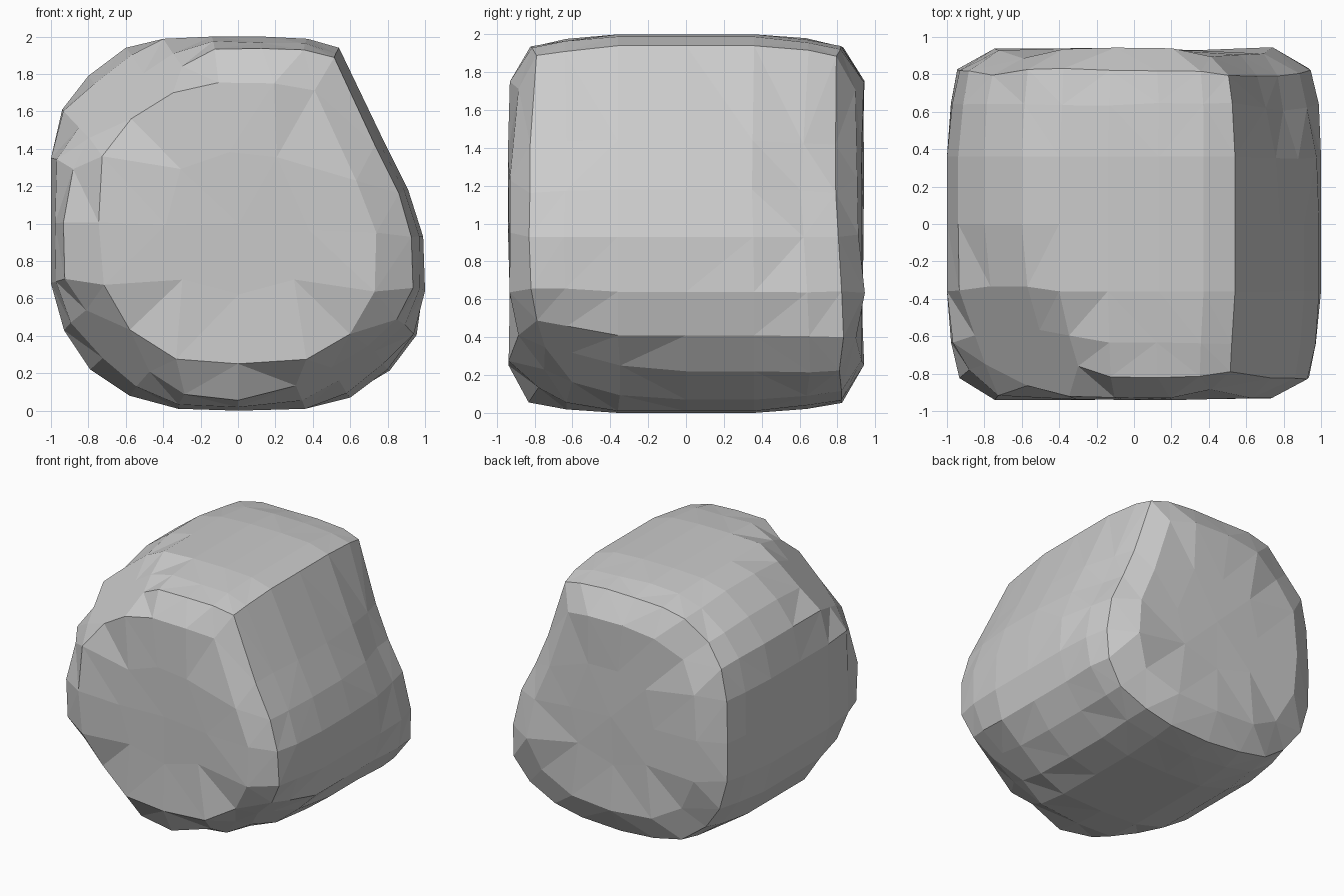
import bpy, bmesh, random
from mathutils import Vector

if "Cube" in bpy.data.objects:
    bpy.data.objects.remove(bpy.data.objects["Cube"])

random.seed(4)

# Widest cross-section (x, z), six steps per cube side, from the lower left corner
SECTION = [(-.79, .22), (-.58, .08), (-.32, .01), (0, 0), (.36, .01), (.6, .07),
           (.8, .22), (.94, .41), (1, .64), (.99, .93), (.91, 1.18), (.78, 1.44),
           (.66, 1.69), (.54, 1.94), (.33, 2), (0, 2), (-.35, 2), (-.6, 1.94),
           (-.8, 1.79), (-.94, 1.61), (-1, 1.35), (-1, 1), (-1, .68), (-.93, .43)]

# Chipped corners: plane normal, distance
CHIPS = [((-.55, -.45, .7), 1.8), ((-.7, -.6, .38), 1.58),
         ((-.55, -.6, -.58), .59), ((.45, -.5, -.74), .43),
         ((.6, -.3, -.74), .385), ((.55, .55, .63), 1.9)]

# Soft dents and bulges: centre, radius, offset
PUSHES = [((.85, .78, 1.22), .6, (-.085, -.03, 0)),
          ((.8, .8, .35), .45, (.05, .02, -.04))]


def lerp_table(t, table):
    t = max(0, min(t, len(table) - 1))
    i = min(int(t), len(table) - 2)
    return table[i] + (table[i + 1] - table[i]) * (t - i)


def outline(u, w):
    """Point on the section for a position on the unit square's border."""
    if w <= -.999:
        t = 3 * (u + 1)
    elif u >= .999:
        t = 6 + 3 * (w + 1)
    elif w >= .999:
        t = 12 + 3 * (1 - u)
    else:
        t = 18 + 3 * (1 - w)
    # keep the sharp upper right edge on the side's second last step
    if 12 <= t < 17:
        t = 13 + (t - 12) * .8
    elif 11 < t < 12:
        t = 11 + (t - 11) * 2
    i = int(t + 1e-4)
    a, b = (Vector(SECTION[k % len(SECTION)]) for k in (i, i + 1))
    return a.lerp(b, t - i)


def rock_point(c):
    u, v, w = c
    m = max(abs(u), abs(w))
    side = 1 if v > 0 else -1
    corner = (min(abs(u), abs(w)) / m) ** 4 if m > .01 else 0
    if m > .999:                                   # skin around the y axis
        s = lerp_table(abs(v) * 3, [1, 1, .975, .94])
        y = side * lerp_table(abs(v) * 3, [0, .36, .64, .825 - .03 * corner])
    else:                                          # front and back caps
        s = lerp_table(m * 3, [0, .38, .75, .94])
        y = side * (.935 - (.045 * corner if m > .5 else 0))
    p = outline(u / m, w / m) if m > .01 else Vector((0, 1))
    q = Vector((p.x * s, y, 1 + (p.y - 1) * s))
    if m < .999 or abs(v) > .5:
        q += Vector([random.uniform(-.008, .008) for _ in range(3)])
    for centre, radius, offset in PUSHES:
        k = max(0, 1 - (q - Vector(centre)).length / radius)
        q += Vector(offset) * min(1, 1.3 * k)
    for n, d in CHIPS:
        n = Vector(n).normalized()
        q -= n * max(0, q.dot(n) - d)
    return q


# Rock: gridded cube wrapped to the section, then faceted
bm = bmesh.new()
bmesh.ops.create_cube(bm, size=2)
bmesh.ops.subdivide_edges(bm, edges=bm.edges[:], cuts=5, use_grid_fill=True)
for vert in bm.verts:
    vert.co = rock_point(vert.co.copy())
bmesh.ops.triangulate(bm, faces=bm.faces[:], quad_method='SHORT_EDGE')
bmesh.ops.recalc_face_normals(bm, faces=bm.faces[:])
mesh = bpy.data.meshes.new("rock")
bm.to_mesh(mesh)
bm.free()
bpy.context.collection.objects.link(bpy.data.objects.new("rock", mesh))
